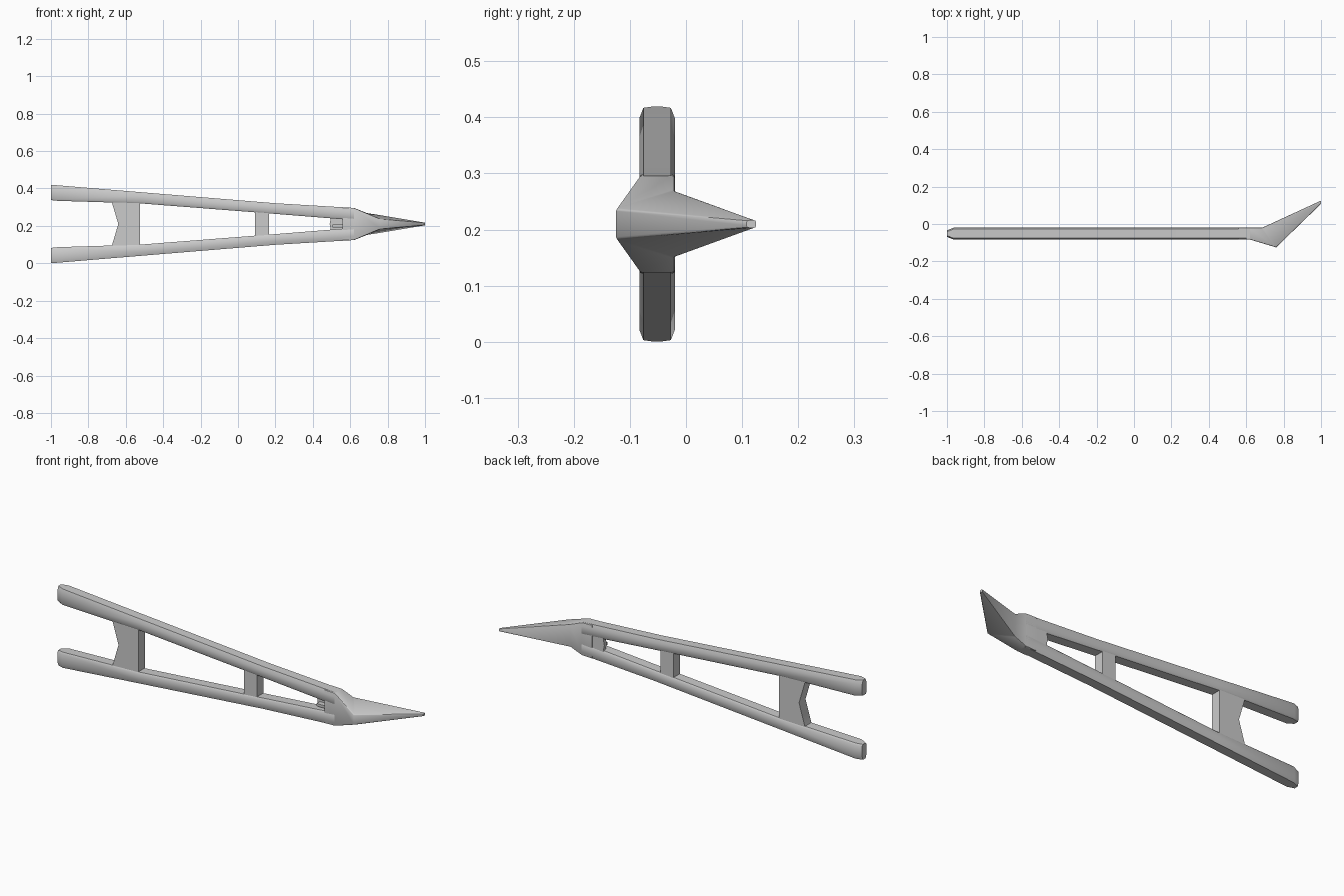
import bpy, bmesh, math

if "Cube" in bpy.data.objects:
    bpy.data.objects.remove(bpy.data.objects["Cube"])

ZC = 0.21                 # height of the symmetry plane
YF, YB = -0.083, -0.020   # front and back of the frame


def finish(bm, name, angle=40):
    bmesh.ops.recalc_face_normals(bm, faces=bm.faces)
    me = bpy.data.meshes.new(name)
    bm.to_mesh(me)
    bm.free()
    for p in me.polygons:
        p.use_smooth = True
    me.set_sharp_from_angle(angle=math.radians(angle))
    ob = bpy.data.objects.new(name, me)
    bpy.context.collection.objects.link(ob)
    return ob


def loft(bm, loops):
    rings = [[bm.verts.new(p) for p in loop] for loop in loops]
    n = len(rings[0])
    for a, b in zip(rings, rings[1:]):
        for i in range(n):
            j = (i + 1) % n
            bm.faces.new((a[i], a[j], b[j], b[i]))
    bm.faces.new(rings[0])
    bm.faces.new(rings[-1])


def rail_section(x, inner, outer, side, inset=0.0):
    f, b = YF + inset, YB - inset
    pts = [(f, inner + .008), (f, outer - .018), (f + .007, outer), (b - .007, outer),
           (b, outer - .018), (b, inner + .008), (b - .006, inner), (f + .006, inner)]
    return [(x, y, ZC + side * h) for y, h in pts]


def plate(name, outline, y0=-0.078, y1=-0.024):
    bm = bmesh.new()
    loft(bm, [[(x, y, ZC + h) for x, h in outline] for y in (y0, y1)])
    return finish(bm, name)


# Two long tapering rails, with chamfered fork ends on the left
for name, side in (("upper_rail", 1), ("lower_rail", -1)):
    bm = bmesh.new()
    loft(bm, [rail_section(-1.0, .128, .209, side, .014),
              rail_section(-0.965, .124, .207, side),
              rail_section(-0.52, .110, .170, side),
              rail_section(0.20, .054, .111, side),
              rail_section(0.50, .030, .093, side),
              rail_section(0.62, .020, .086, side)])
    finish(bm, name)

# Notched wide cross plate and narrow cross post
plate("notched_cross_plate", [(-.68, .135), (-.64, 0), (-.68, -.135),
                              (-.525, -.13), (-.525, .13)])
plate("cross_post", [(.09, .085), (.09, -.085), (.165, -.08), (.165, .08)])

# Bent pry head: square shoulder, forward heel, blade swept to the back
bm = bmesh.new()
stations = [  # front (x, y, half height), back (x, y, half height)
    ((.56, YF, .088), (.56, YB, .088)),
    ((.62, YF, .086), (.62, YB, .086)),
    ((.76, -.125, .027), (.685, YB, .060)),
    ((1.0, .108, .007), (1.0, .125, .007))]
loft(bm, [[(f[0], f[1], ZC + f[2]), (f[0], f[1], ZC - f[2]),
           (b[0], b[1], ZC - b[2]), (b[0], b[1], ZC + b[2])] for f, b in stations])
long_edges = [e for e in bm.edges
              if abs(e.verts[0].co.x - e.verts[1].co.x) > .02
              and abs(e.verts[0].co.z - e.verts[1].co.z) < .07]
bmesh.ops.bevel(bm, geom=long_edges, offset=.004, segments=2, profile=.5,
                affect='EDGES', clamp_overlap=True)
finish(bm, "pry_head", 35)

# Recessed pocket behind the head end of the last window
plate("pocket_back_wall", [(.50, .05), (.49, .0), (.50, -.05), (.60, -.05), (.60, .05)],
      -.042, -.022)
plate("pocket_tongue", [(.505, -.004), (.505, -.018), (.58, -.018), (.58, -.004)],
      -.068, -.035)
